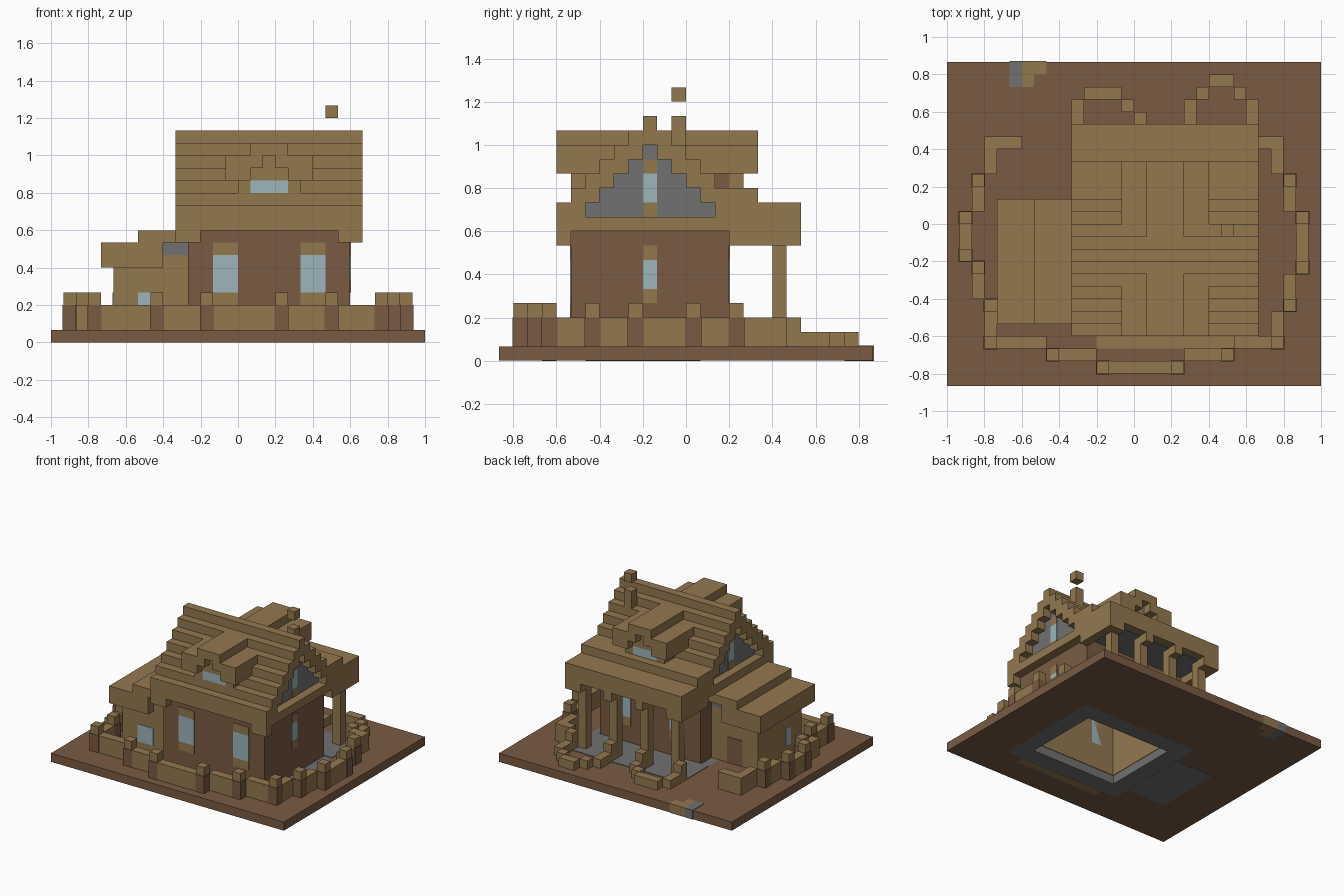
import bpy
import bmesh
from mathutils import Vector

cube = bpy.data.objects.get("Cube")
if cube:
    bpy.data.objects.remove(cube, do_unlink=True)

UNIT = 2 / 30          # one block
CENTRE = Vector((15, 13, 0))


def material(name, colour):
    mat = bpy.data.materials.new(name)
    mat.use_nodes = True
    mat.diffuse_color = (*colour, 1)
    shader = next(n for n in mat.node_tree.nodes if n.type == "BSDF_PRINCIPLED")
    shader.inputs["Base Color"].default_value = (*colour, 1)
    shader.inputs["Roughness"].default_value = 0.9
    return mat


brown = material("dark brown", (0.19, 0.105, 0.055))
tan = material("tan wood", (0.29, 0.19, 0.078))
stone = material("grey stone", (0.165, 0.165, 0.165))
glass = material("pale blue glass", (0.34, 0.46, 0.5))


def part(name, mat, blocks):
    """One object from blocks, each (x0, x1, y0, y1, z0, z1) in block units."""
    bm = bmesh.new()
    for x0, x1, y0, y1, z0, z1 in blocks:
        low, high = Vector((x0, y0, z0)), Vector((x1, y1, z1))
        made = bmesh.ops.create_cube(bm, size=1)
        for vert in made["verts"]:
            spot = (low + high) / 2 + vert.co * (high - low)
            vert.co = (spot - CENTRE) * UNIT
    mesh = bpy.data.meshes.new(name)
    bm.to_mesh(mesh)
    bm.free()
    mesh.materials.append(mat)
    obj = bpy.data.objects.new(name, mesh)
    bpy.context.scene.collection.objects.link(obj)
    return obj


def ring(outer, inner, z0, z1):
    """Four blocks round a rectangular hole."""
    a, b, c, d = outer
    e, f, g, h = inner
    return [(a, b, c, g, z0, z1), (a, b, h, d, z0, z1),
            (a, e, g, h, z0, z1), (f, b, g, h, z0, z1)]


house = (11, 24, 5, 16)
room = (12, 23, 6, 15)
paving = (10, 25, 4, 17)
P = 0.06               # how far inlaid plates stand proud

# Ground, open under the room
part("ground", brown, ring((0, 30, 0, 26), paving, 0, 1))
part("paving", stone, ring(paving, room, 0, 1))
part("wing_footing", stone, [(5, 10, 6, 14, -P / 4, 1)])
part("front_step", tan, [(12, 23, 3, 4, -P / 4, 1 + P)])
part("corner_stone", stone, [(5, 6, 24, 26 + P, -P / 4, 1 + P)])
part("corner_earth", tan, [(6, 7, 24, 26 + P, -P / 4, 1 + P), (7, 8, 25, 26 + P, -P / 4, 1 + P)])
part("porch_floor", stone, [(10, 25, 16, 21, 1, 1 + P)])

# Main house walls
part("house_walls", brown, ring(house, room, 1, 9))
part("inner_lining", tan, ring(room, (12 + P, 23 - P, 6 + P, 15 - P), 1, 9))
part("ceiling", stone, [(*room, 9 - P, 9), (11, 24, 16, 20, 9 - P, 9)])

# House windows, showing on both sides of the wall
panes, frames = [], []
for y in (5, 15):
    for x in (13, 20):
        panes.append((x, x + 2, y - P, y + 1 + P, 4, 7))
        frames += [(x, x + 2, y - P, y + 1 + P, 7, 8), (x, x + 2, y - P, y + 1 + P, 3, 4)]
side = (23 - 2 * P, 24 + P, 10, 11)
panes.append((*side, 5, 7))
frames += [(*side, 4, 5), (*side, 7, 8)]
part("house_glass", glass, panes)
part("window_frames", tan, frames)
part("back_door", tan, [(17, 18, 16, 16 + P, 1, 5)])

# Stepped roof with its ridge running left to right
roof = [(10, 25, 4, 21, 9, 10), (10, 25, 10, 11, 16, 17), (10, 25, 9, 12, 15, 16)]
for z in range(10, 15):
    back = {10: 21, 11: 18}.get(z, 27 - z)
    roof += [(10, 25, z - 6, z - 4, z, z + 1), (10, 25, 25 - z, back, z, z + 1)]
for x in (10, 23):
    roof.append((x, x + 2, 4, 5, 8, 9))
part("main_roof", tan, roof)

# Stepped grey gable walls with a window
for name, x, out in (("left", 11, -P), ("right", 23, P)):
    part(name + "_gable", stone,
         [(x, x + 1, z - 4, 25 - z, z, z + 1) for z in range(10, 15)])
    pane = (x + min(out, 0), x + 1 + max(out, 0), 10, 11)
    part(name + "_gable_glass", glass, [(*pane, 11, 13)])
    part(name + "_gable_frame", tan, [(*pane, 10, 11), (*pane, 13, 14)])

# Cross roof with a dormer at the front and at the back
part("dormer_roof", tan, [
    (16, 19, 4, 18, 15, 16),
    (14, 17, 4, 18, 14, 15), (18, 21, 4, 18, 14, 15),
    (14, 16, 4, 18, 13, 14), (19, 21, 4, 18, 13, 14)])
part("dormer_walls", brown, [(x, x + 1, 6, 16, 12, 13) for x in (15, 19)])
fronts, dormer_panes = [], []
for y in (5, 16):
    fronts += [(15, 16, y, y + 1, 12, 13), (19, 20, y, y + 1, 12, 13),
               (16, 19, y, y + 1, 13, 14), (17, 18, y, y + 1, 14, 15)]
    dormer_panes.append((16, 19, y, y + 1, 12, 13))
part("dormer_fronts", tan, fronts)
part("dormer_glass", glass, dormer_panes)

# Chimney and the puff above it
part("chimney", tan, [(22, 23, 12, 13, 14, 17)])
part("smoke", tan, [(22, 23, 12, 13, 18, 19)])

# Side wing with a lean-to roof
part("wing_walls", tan, [(5, 11, 6, 14, 1, 7)])
part("wing_gable", stone, [(9, 11, 6, 14, 7, 8)])
part("wing_roof", tan, [(4, 9, 5, 15, 6, 8), (7, 11, 5, 15, 8, 9)])
part("wing_glass", glass, [(7, 9, 6 - P, 6, 2, 4), (5 - P, 5, 8, 9, 2, 4)])
part("wing_door", brown, [(7, 9, 14, 14 + P, 1, 4)])

# Porch posts, brackets and beams
post_x = (11, 15, 19, 23)
part("porch_posts", tan, [(x, x + 1, 19, 20, 1, 9) for x in post_x])
part("porch_brackets", tan, [(x, x + 1, 20, 21, 8, 9) for x in post_x]
     + [(x, x + 1, 16, 21, 8, 9) for x in (10, 24)])
part("porch_rail_ends", tan, [(x, x + 1, 20, 21, 1, 3) for x in (10, 15, 19, 24)])

# Low borders of the two flower beds
beds = [(10, 11, 21, 23), (11, 14, 23, 24), (14, 15, 22, 23), (15, 16, 21, 22),
        (19, 20, 21, 23), (20, 21, 23, 24), (21, 23, 24, 25), (23, 24, 23, 24),
        (24, 25, 21, 23)]
part("flower_bed_borders", tan, [(*b, 1, 2) for b in beds])

# Fence round the garden
fence = [(4, 8, 3, 4), (8, 12, 2, 3), (12, 19, 1, 2), (19, 23, 2, 3), (23, 26, 3, 4),
         (26, 27, 3, 6), (27, 28, 6, 9), (28, 29, 9, 14), (27, 28, 14, 17),
         (26, 27, 17, 20), (25, 26, 19, 20),
         (3, 4, 3, 7), (2, 3, 7, 10), (1, 2, 10, 14), (2, 3, 14, 17),
         (3, 4, 17, 20), (4, 6, 19, 20)]
part("fence", tan, [(*f, 1, 3) for f in fence])
fence_posts = [(3, 3), (8, 2), (12, 1), (18, 1), (22, 2), (26, 3), (27, 6), (28, 9),
               (28, 13), (27, 16), (3, 6), (2, 9), (1, 10), (1, 13), (2, 16)]
part("fence_posts", brown,
     [(x - P, x + 1 + P, y - P, y + 1 + P, 1, 3) for x, y in fence_posts])
part("fence_post_caps", tan, [(x, x + 1, y, y + 1, 3, 4) for x, y in fence_posts])
